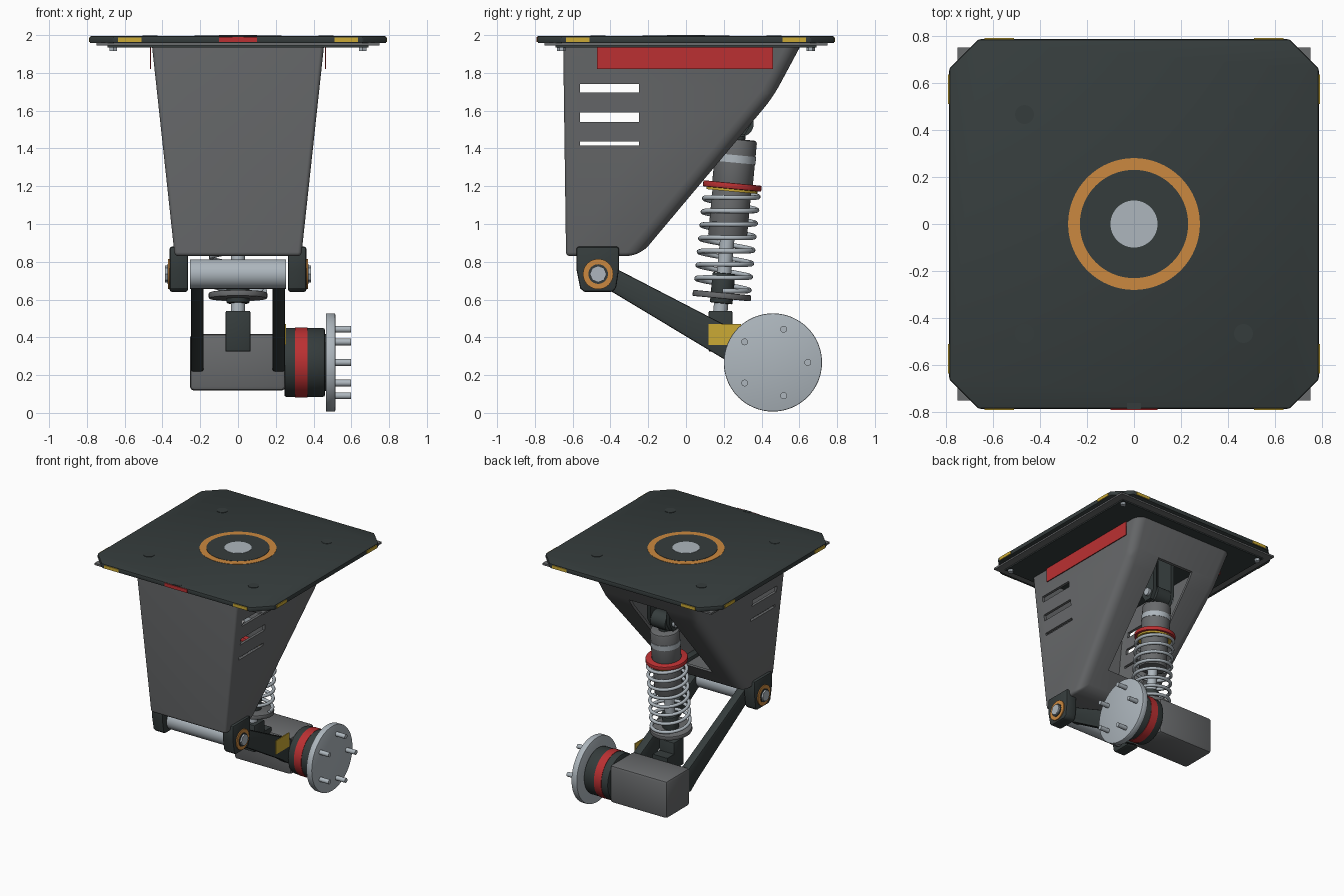
import bpy, bmesh, math
from mathutils import Vector

if "Cube" in bpy.data.objects:
    bpy.data.objects.remove(bpy.data.objects["Cube"])


def material(name, color):
    m = bpy.data.materials.new(name)
    m.use_nodes = True
    m.diffuse_color = (*color, 1)
    m.node_tree.nodes["Principled BSDF"].inputs["Base Color"].default_value = (*color, 1)
    return m


DARK = material("charcoal", (.036, .046, .046))
GREY = material("housing grey", (.14, .145, .15))
SILVER = material("steel", (.42, .47, .51))
ORANGE = material("orange", (.6, .25, .05))
RED = material("red", (.5, .03, .032))
YELLOW = material("yellow", (.6, .4, .035))


def smooth(ob):
    bpy.ops.object.select_all(action='DESELECT')
    ob.select_set(True)
    bpy.context.view_layer.objects.active = ob
    bpy.ops.object.shade_smooth_by_angle(angle=math.radians(32))


def finish(name, bm, mat, bevel=0, segments=2):
    bmesh.ops.recalc_face_normals(bm, faces=bm.faces)
    if bevel:
        sharp = [e for e in bm.edges if e.calc_face_angle(0) > .6]
        bmesh.ops.bevel(bm, geom=sharp, offset=bevel, segments=segments,
                        affect='EDGES', profile=.5, clamp_overlap=True)
    me = bpy.data.meshes.new(name)
    bm.to_mesh(me)
    bm.free()
    ob = bpy.data.objects.new(name, me)
    bpy.context.collection.objects.link(ob)
    me.materials.append(mat)
    smooth(ob)
    return ob


def prism_into(bm, points, lo, hi, axis='X'):
    place = (lambda p, h: (h, *p)) if axis == 'X' else (lambda p, h: (*p, h))
    a, b = [[bm.verts.new(place(p, h)) for p in points] for h in (lo, hi)]
    bm.faces.new(a)
    bm.faces.new(b)
    for i in range(len(a)):
        j = (i + 1) % len(a)
        bm.faces.new((a[i], a[j], b[j], b[i]))


def prism(name, points, lo, hi, mat, axis='X', bevel=0):
    bm = bmesh.new()
    prism_into(bm, points, lo, hi, axis)
    return finish(name, bm, mat, bevel)


def rect(a0, a1, b0, b1):
    return [(a0, b0), (a1, b0), (a1, b1), (a0, b1)]


def box(name, x, y, z, mat, bevel=0):
    return prism(name, rect(*y, *z), x[0], x[1], mat, 'X', bevel)


def cyl(name, p, q, r, mat, sides=48, bevel=0):
    p, q = Vector(p), Vector(q)
    bm = bmesh.new()
    bmesh.ops.create_cone(bm, cap_ends=True, segments=sides, radius1=r, radius2=r, depth=(q - p).length)
    turn = Vector((0, 0, 1)).rotation_difference(q - p).to_matrix()
    for v in bm.verts:
        v.co = turn @ v.co + (p + q) / 2
    return finish(name, bm, mat, bevel)


# Mounting plate with clipped corners, and the frame below it
E, C = .785, .66
octagon = [(-C, -E), (C, -E), (E, -C), (E, C), (C, E), (-C, E), (-E, C), (-E, -C)]
prism("top_plate", octagon, 1.957, 1.994, DARK, 'Z', .008)
prism("plate_frame", rect(-.75, .75, -.75, .75), 1.945, 1.96, GREY, 'Z')
prism("plate_underside", rect(-.69, .69, -.69, .69), 1.935, 1.95, DARK, 'Z')
cyl("turntable_ring", (0, 0, 1.98), (0, 0, 1.996), .28, ORANGE, 64)
cyl("turntable_disc", (0, 0, 1.98), (0, 0, 1.998), .23, DARK, 64)
cyl("turntable_pin", (0, 0, 1.98), (0, 0, 2), .1, SILVER)
for sx in (-1, 1):
    for sy in (-1, 1):
        cyl("plate_bolt", (sx * .465, sy * .465, 1.98), (sx * .465, sy * .465, 1.997), .04, DARK, 32)
        cyl("underside_bolt", (sx * .66, sy * .66, 1.915), (sx * .66, sy * .66, 1.95), .022, SILVER, 6)
        t = sorted((sx * .51, sx * .635))
        s = sorted((sy * .782, sy * .79))
        box("edge_marker", t, s, (1.963, 1.988), YELLOW)
        box("edge_marker", s, t, (1.963, 1.988), YELLOW)
box("front_marker", (-.1, .1), (-.791, -.783), (1.963, 1.99), RED)
box("front_key", (-.03, .03), (-.785, -.76), (1.98, 1.996), DARK)

# Tapered hollow housing
side = [(-.65, 1.94), (-.635, .83), (-.245, .83), (.46, 1.67), (.605, 1.94)]
bm = bmesh.new()
prism_into(bm, side, -1, 1)
for v in bm.verts:
    v.co.x *= .335 + .12 * (v.co.z - .83) / 1.11
bmesh.ops.recalc_face_normals(bm, faces=bm.faces)
weight = bm.edges.layers.float.new("bevel_weight_edge")
for e in bm.edges:
    mid = (e.verts[0].co + e.verts[1].co) / 2
    if mid.z < 1.93:
        e[weight] = 1 if mid.y > -.3 else .3
bmesh.ops.delete(bm, geom=[f for f in bm.faces if f.calc_center_median().z > 1.93], context='FACES_ONLY')
me = bpy.data.meshes.new("housing")
bm.to_mesh(me)
bm.free()
housing = bpy.data.objects.new("housing", me)
bpy.context.collection.objects.link(housing)
me.materials.append(GREY)

# Cutters for side vents and the rear opening
bm = bmesh.new()
for z0, z1 in ((1.695, 1.742), (1.54, 1.59), (1.415, 1.436)):
    prism_into(bm, rect(-.56, -.25, z0, z1), -.7, .7)
prism_into(bm, [(-.2, 1.0), (.1, 1.0), (.8, 1.72), (.36, 1.72)], -.165, .165)
cutter = finish("housing_cutter", bm, GREY)
cutter.hide_render = True
bev = housing.modifiers.new("round", 'BEVEL')
bev.limit_method, bev.width, bev.segments = 'WEIGHT', .07, 5
sol = housing.modifiers.new("wall", 'SOLIDIFY')
sol.thickness, sol.offset = .022, -1
cut = housing.modifiers.new("cut", 'BOOLEAN')
cut.object, cut.solver = cutter, 'EXACT'
bpy.context.view_layer.update()
solid = bpy.data.meshes.new_from_object(housing.evaluated_get(bpy.context.evaluated_depsgraph_get()))
housing.modifiers.clear()
housing.data = solid
bpy.data.objects.remove(cutter)
smooth(housing)

# Pivot, lugs, arms and side panels
PY, PZ = -.465, .735
cyl("pivot_tube", (-.255, PY, PZ), (.255, PY, PZ), .078, SILVER)
lug = [(-.58, .88), (-.58, .76), (-.56, .66), (-.54, .64), (-.39, .64), (-.37, .66), (-.355, .76), (-.355, .88)]
arm = [(-.45, .805), (-.50, .745), (-.48, .68), (-.415, .655), (.2, .285), (.29, .22), (.335, .22), (.335, .4), (.13, .505)]
for s in (-1, 1):
    span = lambda a, b: sorted((s * a, s * b))
    prism("pivot_lug", lug, *span(.265, .362), DARK, bevel=.012)
    for name, x, r, mat, n in (("bushing", .37, .08, ORANGE, 48), ("washer", .374, .052, DARK, 32),
                               ("pivot_bolt", .387, .044, SILVER, 8)):
        cyl(name, (s * .3, PY, PZ), (s * x, PY, PZ), r, mat, n)
    prism("swing_arm", arm, *span(.183, .25), DARK, bevel=.01)
    box("side_panel", span(.46, .467), (-.47, .46), (1.82, 1.94), RED)
box("arm_plate", (.245, .254), (.12, .29), (.36, .47), YELLOW)

# Gearbox, drum and wheel hub
HY, HZ = .46, .267
box("gearbox", (-.255, .252), (.31, .61), (.118, .418), GREY, .022)
for name, x0, x1, r, mat, b in (("drum", .245, .46, .182, DARK, .01), ("drum_band", .303, .367, .185, RED, 0),
                                ("wheel_flange", .465, .515, .26, SILVER, .006), ("hub_neck", .44, .48, .15, DARK, 0)):
    cyl(name, (x0, HY, HZ), (x1, HY, HZ), r, mat, 64, b)
for i in range(5):
    a = math.tau * i / 5
    y, z = HY + .185 * math.cos(a), HZ + .185 * math.sin(a)
    cyl("wheel_stud", (.5, y, z), (.597, y, z), .018, SILVER, 16)


# Shock absorber along a leaning axis
def axis(z):
    return Vector((0, .245 + .095 * (z - 1.2), z))


for name, z0, z1, r, mat, b in (
        ("shock_rod", .5, 1.0, .038, SILVER, 0), ("shock_lower_body", .93, 1.2, .103, GREY, .008),
        ("shock_upper_body", 1.2, 1.45, .108, GREY, .015), ("shock_band", 1.325, 1.365, .111, SILVER, 0),
        ("spring_collar", 1.185, 1.217, .155, RED, .006), ("collar_trim", 1.172, 1.188, .135, YELLOW, 0),
        ("bump_stop", .58, .74, .06, DARK, .006), ("spring_seat", .605, .637, .155, GREY, .006),
        ("shock_neck", 1.43, 1.54, .045, DARK, 0)):
    cyl(name, axis(z0), axis(z1), r, mat, 48, b)

# Coil spring swept as a tube
curve = bpy.data.curves.new("spring_path", 'CURVE')
curve.dimensions, curve.bevel_depth, curve.bevel_resolution = '3D', .013, 2
turns, per = 7.5, 32
steps = int(turns * per)
path = curve.splines.new('POLY')
path.points.add(steps)
lean = Vector((0, 0, 1)).rotation_difference(axis(1) - axis(0))
for i, p in enumerate(path.points):
    a = math.tau * i / per
    co = axis(.645 + .53 * i / steps) + lean @ Vector((.142 * math.cos(a), .142 * math.sin(a), 0))
    p.co = (*co, 1)
path.use_smooth = True
curve.use_fill_caps = True
curve.materials.append(SILVER)
bpy.context.collection.objects.link(bpy.data.objects.new("coil_spring", curve))

# Shock mounts
box("lower_mount", (-.065, .065), (.12, .245), (.325, .54), DARK, .006)
box("lower_mount_foot", (-.065, .065), (.2, .33), (.325, .45), DARK)
cyl("upper_eye", (-.065, .29, 1.53), (.065, .29, 1.53), .068, DARK)
for s in (-1, 1):
    x = sorted((s * .07, s * .1))
    prism("upper_clevis", [(.2, 1.94), (.2, 1.55), (.25, 1.47), (.31, 1.47), (.35, 1.54), (.35, 1.94)], *x, DARK)
cyl("upper_pin", (-.12, .29, 1.53), (.12, .29, 1.53), .03, SILVER, 16)
